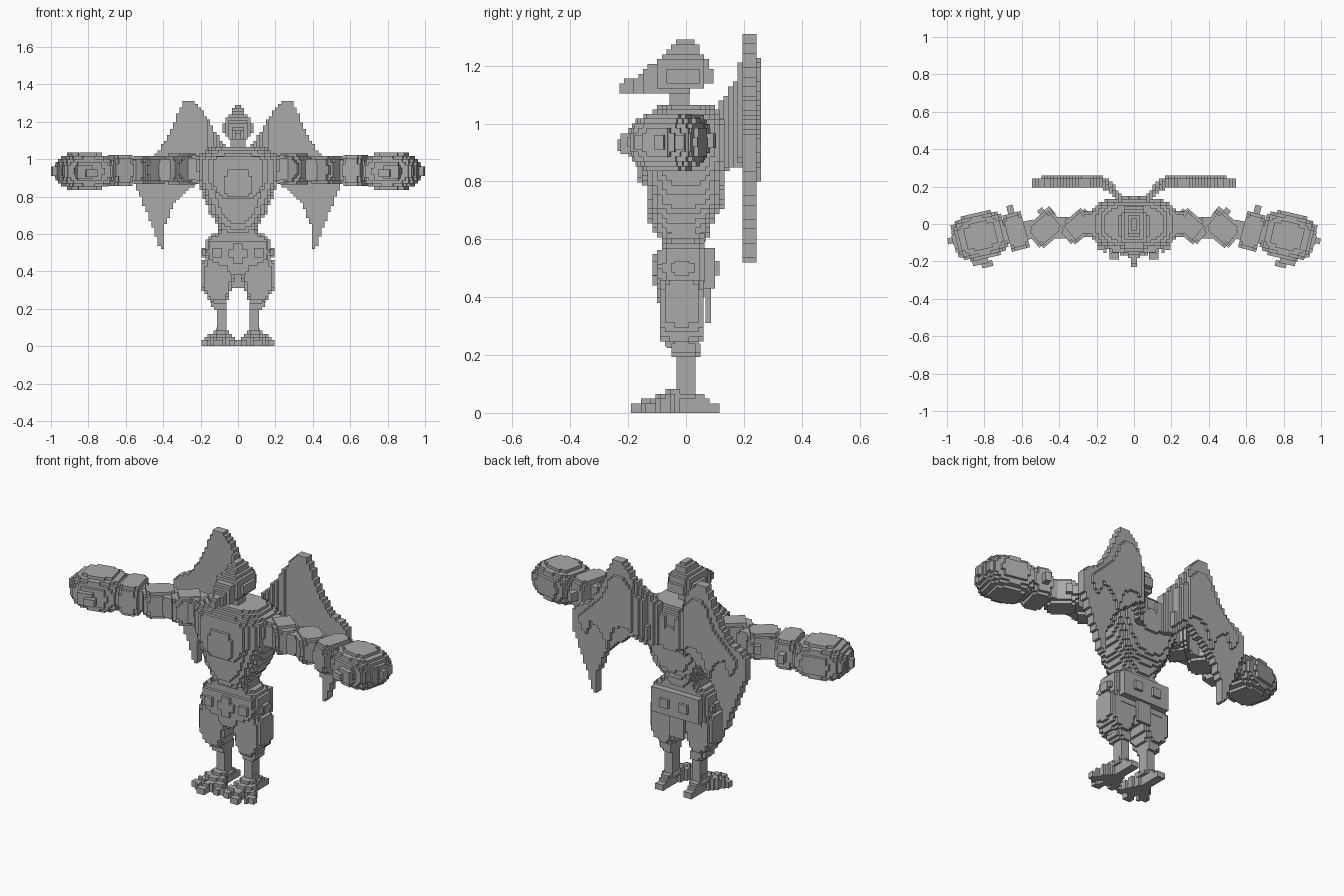
import bpy
from math import sin, cos, radians
from mathutils import Vector, Matrix

cube = bpy.data.objects.get("Cube")
if cube:
    bpy.data.objects.remove(cube, do_unlink=True)

V = 0.0165  # block size

stone = bpy.data.materials.new("plain_grey")
stone.use_nodes = True
GREY = (0.4, 0.4, 0.4, 1)
stone.diffuse_color = GREY
stone.node_tree.nodes["Principled BSDF"].inputs["Base Color"].default_value = GREY

# each face of a block: outward step and its corners
STEPS = []
for axis in range(3):
    for side in (0, 1):
        a, b = (axis + 1) % 3, (axis + 2) % 3
        ring = []
        for u, w in ((0, 0), (1, 0), (1, 1), (0, 1)):
            c = [0, 0, 0]
            c[axis], c[a], c[b] = side, u, w
            ring.append(tuple(c))
        step = [0, 0, 0]
        step[axis] = 2 * side - 1
        STEPS.append((tuple(step), ring if side else ring[::-1]))


def blocks(name, test, lo, hi, loc=(0, 0, 0), turn=0, mirror=False):
    """Fill the box lo..hi with blocks wherever test(x, y, z) holds."""
    n = [max(1, round((h - l) / V)) for l, h in zip(lo, hi)]
    size = [(h - l) / k for l, h, k in zip(lo, hi, n)]

    def point(i, j, k):
        return [l + s * t for l, s, t in zip(lo, size, (i, j, k))]

    cells = {(i, j, k) for i in range(n[0]) for j in range(n[1]) for k in range(n[2])
             if test(*point(i + .5, j + .5, k + .5))}
    index, faces = {}, []
    for c in cells:
        for step, ring in STEPS:
            if tuple(p + q for p, q in zip(c, step)) in cells:
                continue
            faces.append([index.setdefault(tuple(p + q for p, q in zip(c, r)), len(index))
                          for r in ring])
    move = Matrix.Translation(loc) @ Matrix.Rotation(radians(turn), 4, 'Z')
    mesh = bpy.data.meshes.new(name)
    mesh.from_pydata([move @ Vector(point(*key)) for key in index], [], faces)
    mesh.materials.append(stone)
    obj = bpy.data.objects.new(name, mesh)
    bpy.context.collection.objects.link(obj)
    if mirror:
        mod = obj.modifiers.new("Mirror", 'MIRROR')
        mod.use_mirror_merge = False
    return obj


def box(name, lo, hi, **kw):
    return blocks(name, lambda x, y, z: True, lo, hi, **kw)


def row(table, z):
    """Interpolate a table of rows that start with a height."""
    if z <= table[0][0]:
        return table[0][1:]
    for a, b in zip(table, table[1:]):
        if z <= b[0]:
            t = (z - a[0]) / (b[0] - a[0])
            return [p + (q - p) * t for p, q in zip(a[1:], b[1:])]
    return table[-1][1:]


def stack(table, power):
    """Rounded sections: height, x min, x max, y min, y max."""
    def test(x, y, z):
        x0, x1, y0, y1 = row(table, z)
        u = (2 * x - x0 - x1) / (x1 - x0)
        w = (2 * y - y0 - y1) / (y1 - y0)
        return abs(u) ** power + abs(w) ** power <= 1
    return test


def in_poly(poly, u, w):
    hit = False
    for (a, b), (c, d) in zip(poly, poly[1:] + poly[:1]):
        if (b > w) != (d > w) and u < a + (w - b) * (c - a) / (d - b):
            hit = not hit
    return hit


def blob(rx, ry, rz, power=3):
    return lambda x, y, z: abs(x / rx) ** power + abs(y / ry) ** power + abs(z / rz) ** power <= 1


# torso, chest plate and neck
torso = [(.59, -.10, .10, -.08, .07), (.65, -.11, .11, -.125, .085),
         (.72, -.155, .155, -.135, .13), (.82, -.195, .195, -.14, .14),
         (.88, -.22, .22, -.145, .145), (1.0, -.235, .235, -.14, .14),
         (1.04, -.18, .18, -.12, .12), (1.065, -.14, .14, -.09, .09)]
blocks("torso", stack(torso, 3), (-.24, -.15, .59), (.24, .15, 1.065))
chest = [(-.14, .99), (-.09, 1.02), (.09, 1.02), (.14, .99), (.14, .87), (.08, .78), (-.08, .78), (-.14, .87)]
plate = [(-.08, .84), (-.08, .9), (-.04, .95), (.04, .95), (.08, .9), (.08, .84), (.05, .79), (-.05, .79)]
blocks("chest_muscles", lambda x, y, z: in_poly(chest, x, z), (-.15, -.152, .77), (.15, -.1, 1.03))
blocks("chest_plate", lambda x, y, z: in_poly(plate, x, z), (-.09, -.168, .78), (.09, -.14, .96))
box("neck", (-.04, -.057, 1.04), (.04, .012, 1.13))

# hooked head: side outline with a width that follows height and beak
head = [(-.23, 1.105), (-.23, 1.135), (-.16, 1.17), (-.08, 1.235), (-.025, 1.29), (.03, 1.29),
        (.055, 1.245), (.095, 1.18), (.095, 1.145), (.05, 1.125), (.0, 1.11)]
head_width = [(1.1, .035), (1.14, .075), (1.165, .082), (1.21, .062), (1.25, .035), (1.29, .018)]


def in_head(x, y, z):
    beak = max(.016, min(1, (y + .23) / .18) * .085)
    back = .085 - max(0, y - .03) * .7
    return in_poly(head, y, z) and abs(x) < min(row(head_width, z)[0], beak, back)


blocks("head", in_head, (-.0825, -.23, 1.105), (.0825, .095, 1.29))

# hips, belt and hanging cloths
hips = [(.40, -.17, .17, -.085, .06), (.5, -.185, .185, -.09, .065),
        (.57, -.17, .17, -.085, .065), (.62, -.10, .10, -.08, .06)]
blocks("hips", stack(hips, 5), (-.19, -.1, .40), (.19, .08, .62))
apron = [(-.15, .57), (.15, .57), (.165, .5), (.14, .45), (.06, .42), (.03, .38), (-.03, .38), (-.06, .42),
         (-.14, .45), (-.165, .5)]
blocks("front_apron", lambda x, y, z: in_poly(apron, x, z), (-.17, -.1, .38), (.17, -.06, .58))
box("back_belt", (-.15, .05, .43), (.15, .1, .57))
box("back_cloth", (-.045, .068, .31), (.045, .086, .45))
for name, w, h in (("buckle_bar", .05, .022), ("buckle_post", .025, .055)):
    box(name, (-w, -.116, .495 - h), (w, -.09, .495 + h))
box("front_stud", (.085, -.116, .475), (.135, -.09, .525), mirror=True)
box("back_stud", (.035, .09, .475), (.085, .116, .525), mirror=True)
box("side_stud", (.16, -.04, .475), (.194, .01, .525), mirror=True)

# thighs and shins
thigh = [(.23, .065, .13, -.08, .05), (.27, .05, .17, -.088, .055), (.31, .035, .19, -.088, .057),
         (.40, .008, .192, -.088, .057), (.46, .0, .19, -.085, .055)]
blocks("thigh", stack(thigh, 5), (0, -.09, .23), (.195, .06, .46), mirror=True)
shin = [(.05, .05, .125, -.05, .045), (.1, .062, .108, -.036, .038), (.18, .062, .11, -.036, .038),
        (.21, .055, .14, -.055, .045), (.24, .055, .14, -.06, .05)]
blocks("shin", stack(shin, 6), (.045, -.066, .05), (.145, .05, .24), mirror=True)

# splayed clawed feet
toes = [(.018, -.15), (.1, -.19), (.178, -.14), (.09, .115)]


def in_foot(x, y, z):
    p, heel = Vector((x, y)), Vector((.088, -.005))
    for tip in toes:
        d = Vector(tip) - heel
        t = (p - heel).dot(d) / d.length_squared
        if -.1 < t < 1 and (p - heel - d * t).length < .024 and z < .025 + .075 * (1 - t):
            return True
    return False


blocks("foot", in_foot, (0, -.19, 0), (.195, .115, .099), mirror=True)

# arms: a chain of turned segments
blocks("upper_arm", blob(.09, .062, .08, 4), (-.09, -.065, -.082), (.09, .065, .082),
       loc=(.3, -.012, .947), turn=-40, mirror=True)
blocks("shoulder_joint", blob(.07, .07, .075, 4), (-.07, -.07, -.074), (.07, .07, .074),
       loc=(.215, 0, .947), mirror=True)
blocks("forearm", blob(.09, .072, .078, 4), (-.09, -.074, -.074), (.09, .074, .074),
       loc=(.475, -.025, .942), turn=-40, mirror=True)
blocks("elbow_joint", blob(.06, .06, .06, 4), (-.06, -.058, -.058), (.06, .058, .058),
       loc=(.39, -.02, .942), mirror=True)
box("wrist_core", (-.07, -.05, -.055), (.09, .05, .055), loc=(.6, -.04, .94), turn=-12, mirror=True)
blocks("cuff", blob(.052, .1, .085, 5), (-.05, -.1, -.083), (.05, .1, .083),
       loc=(.63, -.04, .94), turn=-15, mirror=True)
for name, x, y, turn in (("forearm_spike", .45, .065, -40), ("elbow_spike", .49, .06, -40),
                         ("cuff_spike", .66, .075, -15)):
    box(name, (-.017, -.03, -.025), (.017, .025, .025), loc=(x, y, .94), turn=turn, mirror=True)

# hands with finger and thumb claws
hand = dict(loc=(.82, -.063, .935), turn=-13, mirror=True)
blocks("palm", blob(.15, .125, .102, 2.6), (-.149, -.124, -.099), (.149, .124, .099), **hand)
for name, y, end in (("inner_finger", -.07, .14), ("middle_finger", .01, .178), ("outer_finger", .075, .145)):
    box(name, (.07, y - .025, -.05), (end - .025, y + .025, .05), **hand)
    box(name + "_claw", (.1, y - .016, -.025), (end, y + .016, .025), **hand)
box("thumb", (-.01, -.15, -.04), (.075, -.09, .03), **hand)
box("thumb_claw", (-.03, -.172, -.03), (.03, -.14, .01), **hand)

# wings: bent sheets with raised bones behind
sheet = [(.06, .85), (.06, 1.06), (.11, 1.13), (.18, 1.24), (.235, 1.31), (.29, 1.31), (.33, 1.22), (.39, 1.09),
         (.45, 1.02), (.54, .97), (.54, .84), (.47, .67), (.415, .52), (.39, .52), (.39, .65), (.34, .76),
         (.26, .84), (.18, .9), (.12, .84)]
bones = [(.1, .88), (.12, 1.1), (.2, 1.21), (.25, 1.24), (.3, 1.2), (.36, 1.07), (.46, .97), (.5, .93),
         (.46, .84), (.42, .93), (.36, .9), (.32, .8), (.28, .93), (.2, .95)]


def in_wing(poly, thin, thick):
    def test(x, y, z):
        lift = min(0, (x - .17) * .9)
        return in_poly(poly, x, z) and thin < y - lift < thick
    return test


blocks("wing_sheet", in_wing(sheet, .197, .242), (.05, .08, .52), (.545, .26, 1.31), mirror=True)
blocks("wing_bones", in_wing(bones, .225, .262), (.05, .08, .52), (.545, .26, 1.31), mirror=True)
box("wing_root", (.03, .1, .87), (.1, .15, 1.02), mirror=True)
